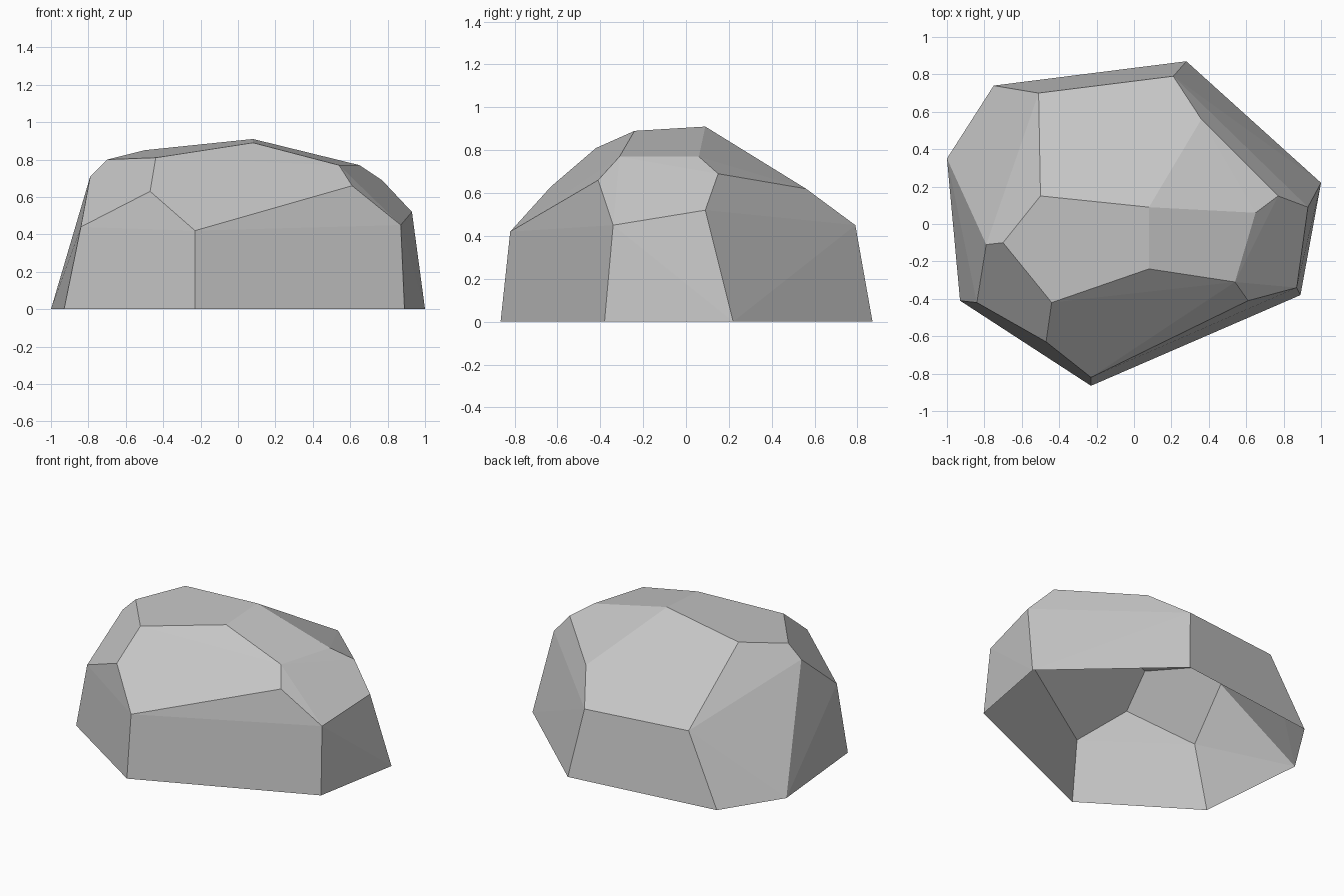
import bpy
import bmesh
import math

# Remove the default object
default_object = bpy.data.objects.get("Cube")
if default_object:
    bpy.data.objects.remove(default_object, do_unlink=True)


def make_material(name, color):
    material = bpy.data.materials.new(name)
    material.use_nodes = True
    material.diffuse_color = color
    shader = material.node_tree.nodes["Principled BSDF"]
    shader.inputs["Base Color"].default_value = color
    shader.inputs["Roughness"].default_value = 0.9
    return material


def build_faceted_rock(name, corners, material):
    """Wrap the chiselled corners in flat facets, leaving the underside open."""
    bm = bmesh.new()
    for corner in corners:
        bm.verts.new(corner)
    hull = bmesh.ops.convex_hull(bm, input=bm.verts[:])
    loose = {v for v in hull["geom_interior"] + hull["geom_unused"]
             if isinstance(v, bmesh.types.BMVert)}
    bmesh.ops.delete(bm, geom=list(loose), context="VERTS")

    # Open underside
    bm.normal_update()
    underside = [f for f in bm.faces if all(v.co.z < 0.001 for v in f.verts)]
    bmesh.ops.delete(bm, geom=underside, context="FACES")

    # Merge nearly level triangles into broad facets
    bmesh.ops.dissolve_limit(bm, angle_limit=math.radians(2),
                             verts=bm.verts[:], edges=bm.edges[:])
    bmesh.ops.recalc_face_normals(bm, faces=bm.faces[:])
    mesh = bpy.data.meshes.new(name)
    bm.to_mesh(mesh)
    bm.free()
    mesh.materials.append(material)
    rock = bpy.data.objects.new(name, mesh)
    bpy.context.collection.objects.link(rock)
    return rock


# Ground outline
ground_outline = [(-.93, -.41), (-.23, -.865), (.89, -.38), (1, .22),
                  (.28, .87), (-.75, .74), (-1, .35)]

# Corners where the steep sides break into the sloping shoulders
lower_shoulder = [(-.84, -.42, .44), (-.23, -.82, .42), (.87, -.34, .45),
                  (.93, .09, .52), (.21, .79, .45), (-.51, .7, .46)]
upper_shoulder = [(-.47, -.63, .63), (.61, -.41, .66), (.77, .15, .69),
                  (.36, .56, .62), (-.79, -.11, .71)]

# Corners of the crown
crown = [(.54, -.31, .77), (.65, .06, .77), (.08, -.24, .89), (.08, .09, .91),
         (-.5, .15, .85), (-.7, -.1, .8), (-.44, -.42, .81)]

grey_stone = make_material("grey stone", (.56, .56, .56, 1))
ground_corners = [(x, y, 0) for x, y in ground_outline]
build_faceted_rock("boulder", ground_corners + lower_shoulder + upper_shoulder + crown,
                   grey_stone)
